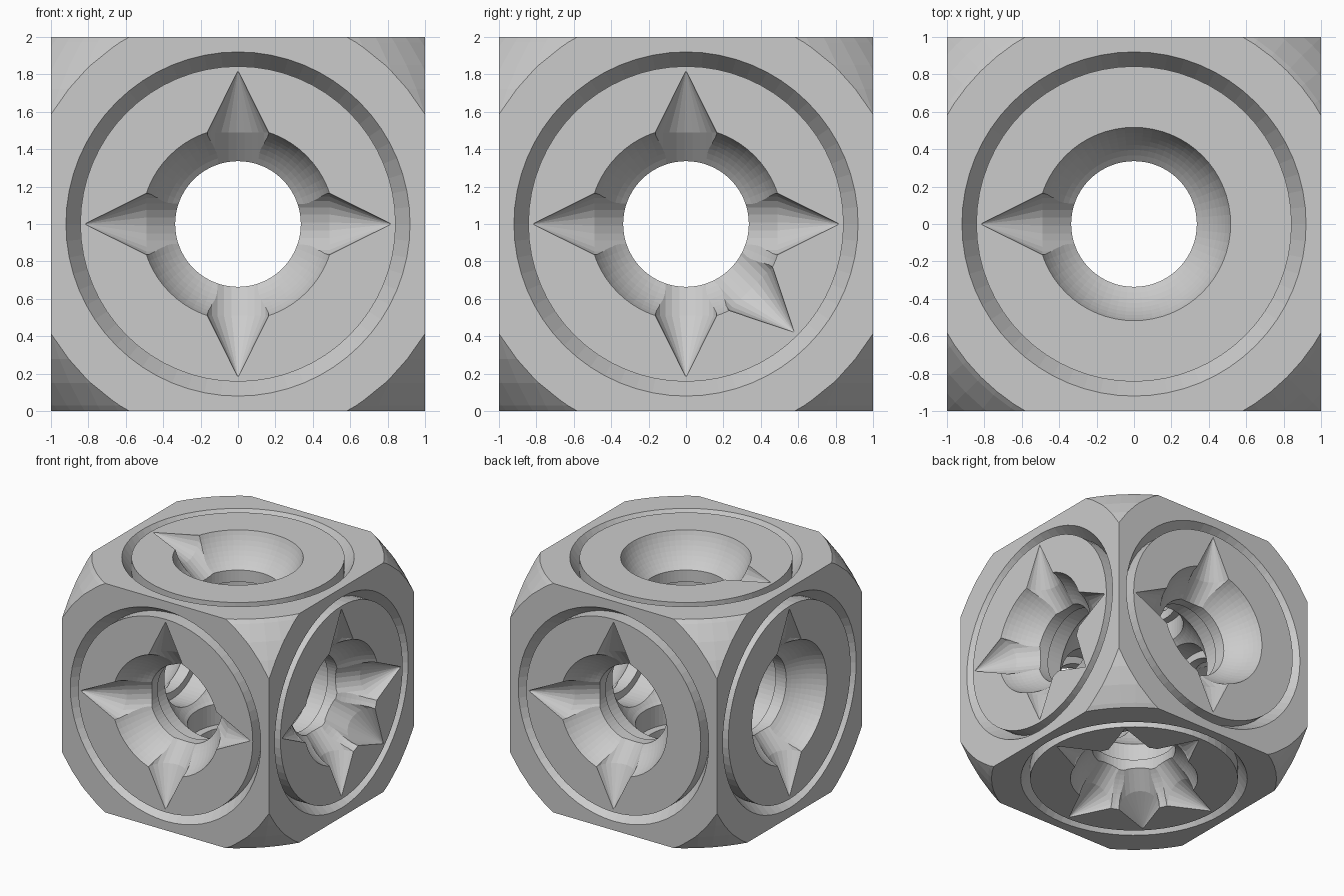
import bpy, bmesh
from math import pi, cos, sin, sqrt, atan2
from mathutils import Vector, Matrix

if "Cube" in bpy.data.objects:
    bpy.data.objects.remove(bpy.data.objects["Cube"])

CENTRE = Vector((0, 0, 1))
HOLE, BOWL = 0.336, 0.517


def finish(name, bm, matrix):
    bmesh.ops.recalc_face_normals(bm, faces=bm.faces)
    mesh = bpy.data.meshes.new(name)
    bm.to_mesh(mesh)
    bm.free()
    mesh.transform(matrix)
    ob = bpy.data.objects.new(name, mesh)
    bpy.context.collection.objects.link(ob)
    return ob


def loft(rings, closed=False):
    """Skin through rings; a one-point ring is a pole, closed makes a torus."""
    bm = bmesh.new()
    loops = [[bm.verts.new(p) for p in ring] for ring in rings]
    n = max(len(l) for l in loops)
    follow = loops[1:] + (loops[:1] if closed else [])
    for a, b in zip(loops, follow):
        for i in range(n):
            j = (i + 1) % n
            quad = [a[i % len(a)], a[j % len(a)], b[j % len(b)], b[i % len(b)]]
            bm.faces.new(list(dict.fromkeys(quad)))
    if not closed:
        for end in (loops[0], loops[-1]):
            if len(end) > 1:
                bm.faces.new(end)
    return bm


def lathe(profile, closed=False):
    return loft([[(p * cos(2 * pi * k / 64), p * sin(2 * pi * k / 64), z)
                  for k in range(64)] for p, z in profile], closed)


def boolean(target, cutter, operation='DIFFERENCE'):
    cutter.hide_render = True
    mod = target.modifiers.new("cut", 'BOOLEAN')
    mod.operation, mod.solver, mod.object = operation, 'EXACT', cutter
    bpy.context.view_layer.objects.active = target
    bpy.ops.object.modifier_apply(modifier=mod.name)
    bpy.data.objects.remove(cutter)


def frame(n, t):
    """Face frame: x along t, z along the face normal n."""
    m = Matrix((t, n.cross(t), n)).transposed().to_4x4()
    return Matrix.Translation(CENTRE) @ m


def sphere(name, r):
    bm = bmesh.new()
    bmesh.ops.create_uvsphere(bm, u_segments=64, v_segments=32, radius=r)
    return finish(name, bm, Matrix.Translation(CENTRE))


def bowl_cutter():
    """Rounded bowl, narrow neck and wider bore behind it."""
    h = 0.157
    r = sqrt(BOWL ** 2 + h ** 2)
    a0 = atan2(sqrt(r * r - HOLE * HOLE), HOLE)
    a1 = atan2(h, BOWL)
    prof = [(0.40, 0.43), (0.40, 0.63), (HOLE, 0.63)]
    for i in range(9):
        a = a0 + (a1 - a0) * i / 8
        prof.append((r * cos(a), 1 + h - r * sin(a)))
    return lathe(prof + [(BOWL, 1.1)])


def groove_cutter():
    """Ring groove: upright inner wall, sloping outer wall."""
    return lathe([(0.843, 1.1), (0.843, 0.88), (0.92, 1.0), (0.92, 1.1)], True)


def spike_cutter():
    """Cone point on the face, bending into a groove down the bowl."""
    def ring(x, z, r):
        return [(x, r * cos(2 * pi * k / 24 + 0.05), z + r * sin(2 * pi * k / 24 + 0.05))
                for k in range(24)]
    return loft([[(0.82, 0, 0.999)], ring(0.49, 0.999, 0.165),
                 ring(0.285, 0.83, 0.165)])


# cube body with ball-rounded corners and a hollow core
bm = bmesh.new()
bmesh.ops.create_cube(bm, size=2)
body = finish("carved_cube", bm, Matrix.Translation(CENTRE))
boolean(body, sphere("corner_ball", 1.531), 'INTERSECT')
boolean(body, sphere("core_hollow", 0.6))

X, Y, Z = Vector((1, 0, 0)), Vector((0, 1, 0)), Vector((0, 0, 1))
# spike directions around each face, one to six
faces = [
    (Z, [-X]),
    (-X, [Z, -Z]),
    (Y, [Z, -Z, X]),
    (-Y, [Z, -Z, X, -X]),
    (X, [Z, -Z, Y, -Y, Y - Z]),
    (-Z, [X, X + Y, Y, -X, -X - Y, -Y]),
]
for n, dirs in faces:
    base = frame(n, dirs[0].normalized())
    boolean(body, finish("bowl_cutter", bowl_cutter(), base))
    boolean(body, finish("groove_cutter", groove_cutter(), base))
    for t in dirs:
        boolean(body, finish("spike_cutter", spike_cutter(), frame(n, t.normalized())))
